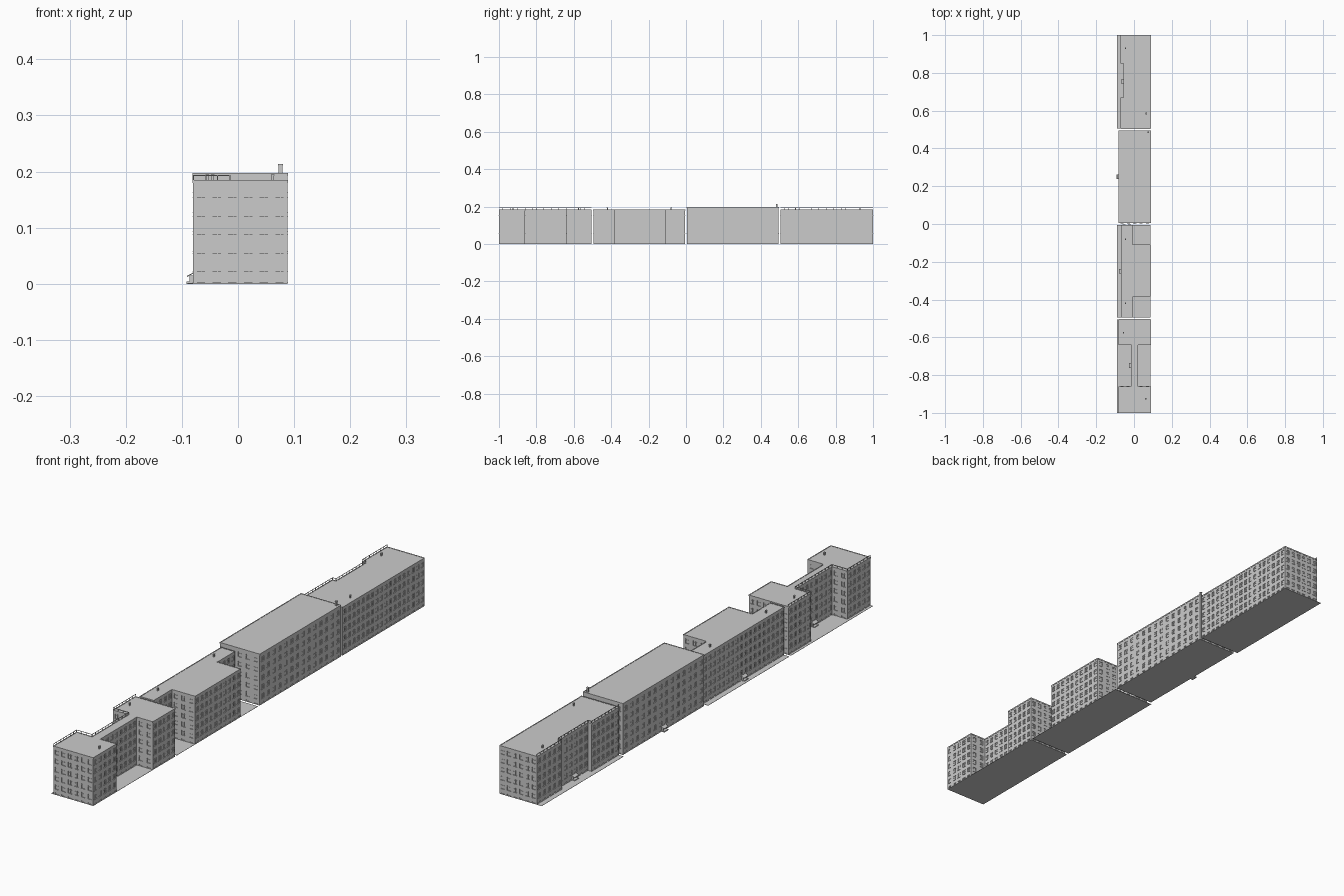
import bpy
import bmesh
from mathutils import Vector

cube = bpy.data.objects.get("Cube")
if cube:
    bpy.data.objects.remove(cube)

grey = bpy.data.materials.new("concrete_grey")
grey.use_nodes = True
grey.diffuse_color = (0.6, 0.6, 0.6, 1)
grey.node_tree.nodes["Principled BSDF"].inputs["Base Color"].default_value = (0.6, 0.6, 0.6, 1)

UP = Vector((0, 0, 1))
FLOORS = 5


def finish(bm, name):
    mesh = bpy.data.meshes.new(name)
    bm.to_mesh(mesh)
    bm.free()
    mesh.materials.append(grey)
    obj = bpy.data.objects.new(name, mesh)
    bpy.context.collection.objects.link(obj)
    return obj


def quad(bm, *pts):
    return bm.faces.new([bm.verts.new(p) for p in pts])


def block(bm, o, u, n, u0, u1, n0, n1, z0, z1):
    """Box placed in the frame of a wall: u along it, n outwards."""
    def ring(z):
        return [bm.verts.new(o + u * a + n * b + UP * z)
                for a, b in ((u0, n1), (u0, n0), (u1, n0), (u1, n1))]
    low, high = ring(z0), ring(z1)
    faces = [bm.faces.new(low[::-1]), bm.faces.new(high)]
    for i in range(4):
        j = (i + 1) % 4
        faces.append(bm.faces.new((low[i], low[j], high[j], high[i])))
    bmesh.ops.recalc_face_normals(bm, faces=faces)


def box(name, x0, x1, y0, y1, z0, z1):
    bm = bmesh.new()
    block(bm, Vector(), Vector((1, 0, 0)), Vector((0, 1, 0)), x0, x1, y0, y1, z0, z1)
    return finish(bm, name)


def frame(p, q):
    o = Vector((*p, 0))
    d = Vector((*q, 0)) - o
    u = d.normalized()
    return o, u, Vector((u.y, -u.x, 0)), d.length


def wall(bm, trim, p, q, height, bay):
    """Wall with recessed windows, mullions, sills and basement openings."""
    o, u, n, length = frame(p, q)
    cols = max(1, round(length / bay))
    step = length / cols
    half = min(0.0075, step * 0.3)
    if length < 0.02:
        cols = 0
    us = [0]
    for c in range(cols):
        mid = (c + 0.5) * step
        us += [mid - half, mid + half]
    us.append(length)
    storey = (height - 0.019) / FLOORS
    zs = [0, 0.003, 0.008]
    for f in range(FLOORS):
        sill = 0.022 + f * storey
        zs += [sill, sill + 0.018]
    zs.append(height)

    def at(a, z, depth=0):
        return o + u * a + UP * z - n * depth

    for i in range(len(us) - 1):
        for j in range(len(zs) - 1):
            a, b, lo, hi = us[i], us[i + 1], zs[j], zs[j + 1]
            corners = ((a, lo), (b, lo), (b, hi), (a, hi))
            if not (i % 2 and j % 2):
                quad(bm, *(at(*c) for c in corners))
                continue
            quad(bm, *(at(*c, 0.002) for c in corners))
            for k in range(4):
                c, d = corners[k], corners[(k + 1) % 4]
                quad(bm, at(*c), at(*d), at(*d, 0.002), at(*c, 0.002))
            block(trim, o, u, n, a - 0.0005, b + 0.0005, -0.001, 0.0012, lo - 0.001, lo)
            if j > 1:
                m = a + (b - a) * 0.6
                block(trim, o, u, n, m - 0.0007, m + 0.0007, -0.002, -0.0005, lo, hi)
                block(trim, o, u, n, a, b, -0.002, -0.0007, hi - 0.006, hi - 0.005)


def building(name, outline, height, bay):
    bm, trim = bmesh.new(), bmesh.new()
    edges = list(zip(outline, outline[1:] + outline[:1]))
    for p, q in edges:
        wall(bm, trim, p, q, height, bay)
        # Roof edging along every wall
        o, u, n, length = frame(p, q)
        block(trim, o, u, n, 0, length, -0.002, 0.001, height - 0.004, height + 0.001)
    quad(bm, *((x, y, height) for x, y in outline))
    quad(bm, *((x, y, 0) for x, y in reversed(outline)))
    bmesh.ops.remove_doubles(bm, verts=bm.verts, dist=0.00001)
    finish(bm, name + "_walls")
    finish(trim, name + "_window_trim")


def railing(name, path, height):
    """Posts and a top rail along a roof edge."""
    bm = bmesh.new()
    for p, q in zip(path, path[1:]):
        o, u, n, length = frame(p, q)
        block(bm, o, u, n, 0, length, -0.0015, 0, height + 0.008, height + 0.0095)
        posts = max(1, round(length / 0.02))
        for k in range(posts + 1):
            a = k * length / posts
            block(bm, o, u, n, a - 0.0007, a + 0.0007, -0.0015, 0, height, height + 0.009)
    finish(bm, name)


def porch(name, x, y):
    """Doorstep, side cheeks and sloping canopy on the -x side."""
    box(name + "_step", x - 0.012, x, y - 0.012, y + 0.012, 0, 0.004)
    for s in (-1, 1):
        box(name + "_cheek", x - 0.006, x, y + s * 0.011 - 0.001, y + s * 0.011 + 0.001, 0.004, 0.015)
    canopy = box(name + "_canopy", x - 0.011, x, y - 0.013, y + 0.013, 0.018, 0.020)
    for v in canopy.data.vertices:
        if v.co.x < x - 0.005:
            v.co.z -= 0.006


L, R = -0.08, 0.088
H, TALL = 0.184, 0.196

# Four buildings in a row, outlines anticlockwise from above
first = [(L, -1), (R, -1), (R, -0.86), (0.02, -0.86), (0.02, -0.64), (R, -0.64),
         (R, -0.505), (L, -0.505), (L, -0.64), (-0.015, -0.64), (-0.015, -0.86), (L, -0.86)]
second = [(-0.068, -0.495), (-0.01, -0.495), (-0.01, -0.385), (R, -0.385),
          (R, -0.11), (-0.01, -0.11), (-0.01, -0.005), (-0.068, -0.005)]
third = [(L, 0.005), (R, 0.005), (R, 0.495), (L, 0.495)]
fourth = [(-0.07, 0.505), (R, 0.505), (R, 1), (-0.07, 1), (-0.07, 0.85),
          (-0.055, 0.85), (-0.055, 0.67), (-0.07, 0.67)]
building("front_block", first, H, 0.028)
building("stepped_block", second, H, 0.028)
building("tall_block", third, TALL, 0.035)
building("rear_block", fourth, H, 0.028)

# Ground plates
for name, y0, y1 in (("front_ground", -1, -0.505), ("stepped_ground", -0.495, -0.005),
                     ("rear_ground", 0.505, 1)):
    box(name, -0.09, R, y0, y1, 0, 0.001)

# Roof railings
railing("front_roof_railing", first[7:] + first[:1], H)
railing("rear_roof_railing", fourth[3:] + fourth[:1], H)

# Entrances
for name, x, y in (("front_porch", -0.015, -0.75), ("stepped_porch", -0.068, -0.25),
                   ("tall_porch", L, 0.25), ("rear_porch", -0.055, 0.755)):
    porch(name, x, y)

# Roof vents and the chimney
for x, y in ((-0.055, -0.575), (0.062, -0.925), (-0.045, -0.08), (-0.045, -0.42),
             (-0.045, 0.93), (0.065, 0.585)):
    box("roof_vent", x - 0.002, x + 0.002, y - 0.003, y + 0.003, H, H + 0.009)
    box("roof_vent_cap", x - 0.003, x + 0.003, y - 0.004, y + 0.004, H + 0.009, H + 0.0105)
box("chimney", 0.072, 0.079, 0.482, 0.489, TALL, 0.211)
box("chimney_cap", 0.071, 0.08, 0.481, 0.49, 0.211, 0.213)
